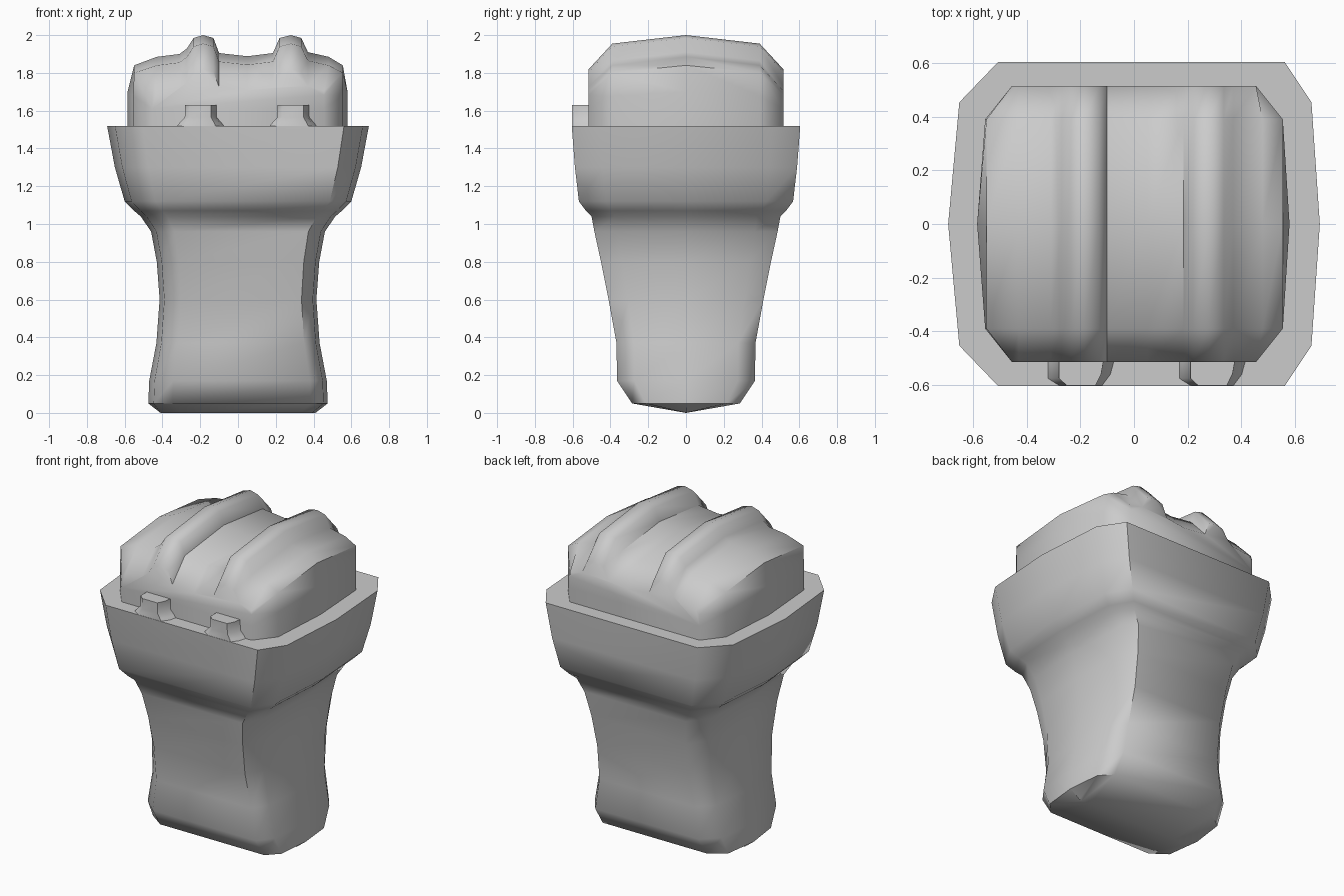
import bpy, bmesh, math

if "Cube" in bpy.data.objects:
    bpy.data.objects.remove(bpy.data.objects["Cube"])


def loft(name, rings, cap_first=True, cap_last=True, angle=55):
    """Skin a list of closed rings that share one point count."""
    bm = bmesh.new()
    rows = [[bm.verts.new(p) for p in ring] for ring in rings]
    n = len(rows[0])
    for a, b in zip(rows, rows[1:]):
        for i in range(n):
            j = (i + 1) % n
            bm.faces.new((a[i], a[j], b[j], b[i]))
    if cap_first:
        bm.faces.new(rows[0])
    if cap_last:
        bm.faces.new(rows[-1])
    bmesh.ops.remove_doubles(bm, verts=bm.verts, dist=1e-4)
    bmesh.ops.recalc_face_normals(bm, faces=bm.faces)
    mesh = bpy.data.meshes.new(name)
    bm.to_mesh(mesh)
    bm.free()
    ob = bpy.data.objects.new(name, mesh)
    bpy.context.collection.objects.link(ob)
    bpy.context.view_layer.objects.active = ob
    bpy.ops.object.select_all(action='DESELECT')
    ob.select_set(True)
    bpy.ops.object.shade_smooth_by_angle(angle=math.radians(angle))
    return ob


# Handle and collar: chamfered outline scaled through (z, half x, half y)
half = [(-1, 0), (-.94, -.75), (-.73, -1), (.81, -1), (.955, -.75), (1, 0)]
outline = half + [(x, -y) for x, y in half[4:0:-1]]
levels = [(0, .41, 0), (.05, .475, .285), (.17, .47, .365), (.37, .432, .368),
          (.6, .415, .41), (.8, .43, .45), (.96, .46, .485), (1.04, .515, .50),
          (1.07, .55, .53), (1.12, .6, .567), (1.3, .652, .588), (1.52, .693, .605)]
loft("handle_with_collar",
     [[(x * hx, y * hy, z) for x, y in outline] for z, hx, hy in levels],
     cap_first=False)

# Ridged crown: front profile swept in y, lowered and narrowed at the ends
BASE = 1.515
profile = [(-.585, BASE), (-.585, 1.70), (-.55, 1.84), (-.43, 1.885), (-.31, 1.90),
           (-.27, 1.93), (-.235, 1.985), (-.185, 2.0), (-.13, 1.985), (-.10, 1.905),
           (.05, 1.888), (.185, 1.905), (.22, 1.985), (.28, 2.0), (.335, 1.985),
           (.37, 1.91), (.48, 1.885), (.555, 1.84), (.58, 1.70), (.58, BASE)]
sections = [(-.515, .455, .18), (-.39, .555, .045), (0, .6, 0),
            (.39, .555, .045), (.515, .455, .18)]
crown = []
for y, limit, drop in sections:
    crown.append([(max(-limit, min(limit, x)), y,
                   z - drop * min(1, (z - BASE) / .37)) for x, z in profile])
loft("ridged_crown", crown)

# Small pegs at the front foot of each ridge, flared where they meet the rim
for side, cx in (("left", -.195), ("right", .295)):
    rings = []
    for z, w in ((1.515, .13), (1.535, .115), (1.565, .087), (1.63, .085)):
        rings.append([(cx - w, -.49, z), (cx - w, -.575, z), (cx - w * .65, -.603, z),
                      (cx + w * .6, -.603, z), (cx + w * .85, -.56, z), (cx + w, -.49, z)])
    loft("peg_" + side, rings)
